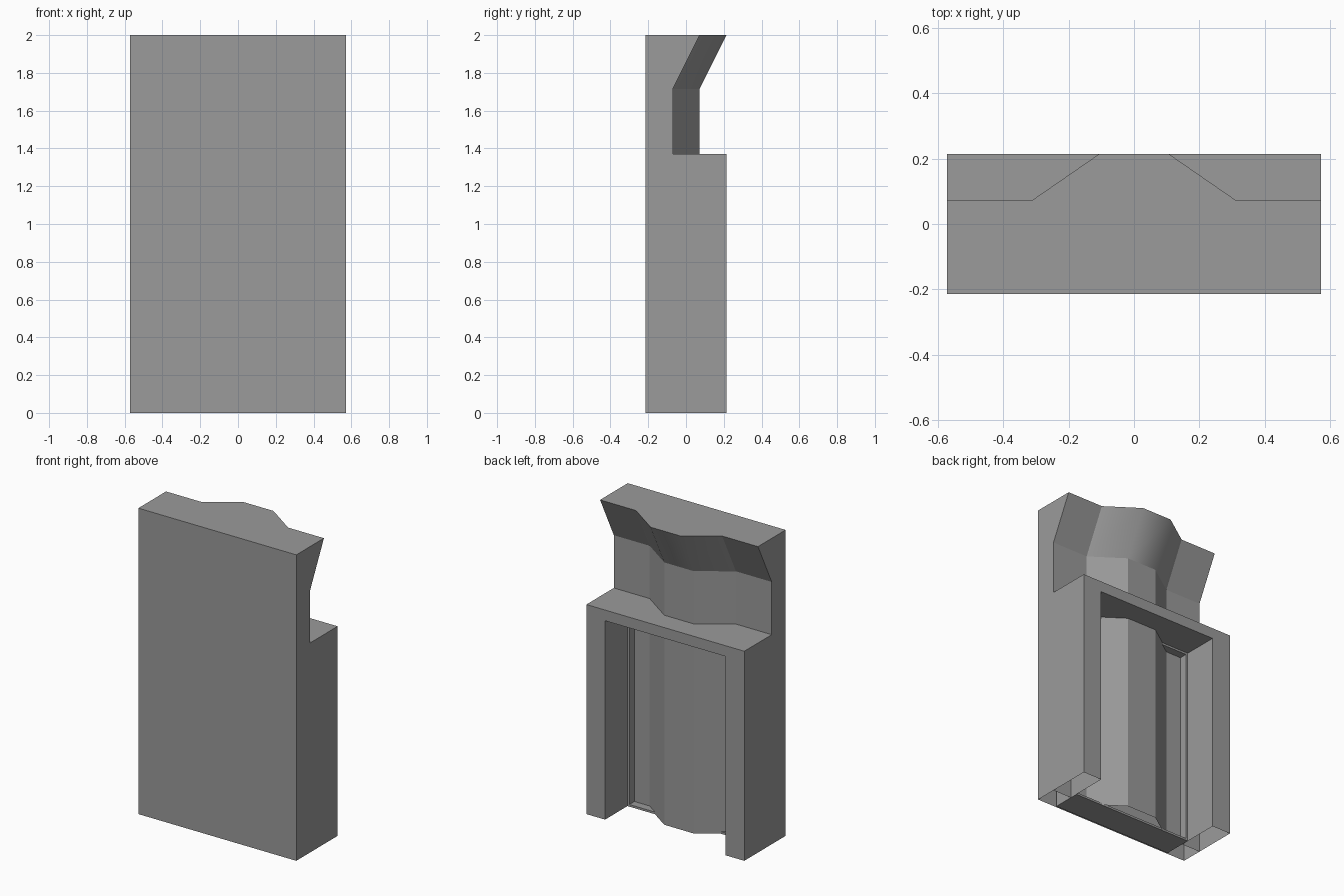
import bpy, bmesh

if "Cube" in bpy.data.objects:
    bpy.data.objects.remove(bpy.data.objects["Cube"])

W, D, H = 0.571, 0.2135, 2.0     # half width, half depth, height
BASE_H = 1.37                    # top of the surround
OPEN_W, OPEN_H = 0.436, 1.30     # opening in the surround
WALL_Y = -0.07                   # flat part of the recessed wall

grey = bpy.data.materials.new("dark_grey")
grey.diffuse_color = (0.327, 0.327, 0.327, 1)
grey.use_nodes = True
grey.node_tree.nodes["Principled BSDF"].inputs["Base Color"].default_value = grey.diffuse_color


def finish(name, bm):
    bmesh.ops.recalc_face_normals(bm, faces=bm.faces)
    mesh = bpy.data.meshes.new(name)
    bm.to_mesh(mesh)
    bm.free()
    mesh.materials.append(grey)
    obj = bpy.data.objects.new(name, mesh)
    bpy.context.collection.objects.link(obj)
    return obj


def loft(bm, rings):
    """Skin matching closed point rings with quads; returns the vertex rings."""
    vr = [[bm.verts.new(p) for p in r] for r in rings]
    n = len(vr[0])
    for a, b in zip(vr, vr[1:]):
        for i in range(n):
            j = (i + 1) % n
            bm.faces.new((a[i], a[j], b[j], b[i]))
    return vr


# Wall with a faceted bulge on its back, flaring outward at the top; open below
def wall_ring(z, flare):
    half = [(W, 0), (0.312, 0), (0.107, 0.1415)]
    back = half + [(-x, y) for x, y in reversed(half)]
    return ([(x, WALL_Y + flare + y, z) for x, y in back]
            + [(-W, -D, z), (W, -D, z)])


bm = bmesh.new()
rings = loft(bm, [wall_ring(0, 0), wall_ring(1.715, 0), wall_ring(H, 0.142)])
bm.faces.new(rings[-1])
# Soft shading across the middle of the flare only; other edges stay sharp
for f in bm.faces:
    f.smooth = True
soft = {frozenset((rings[1][i], rings[2][i])) for i in (2, 3)}
for e in bm.edges:
    e.smooth = frozenset(e.verts) in soft
finish("bulged_wall", bm)

# Surround: hollow posts and lintel around the opening, open below
outline = [(W, 0), (W, BASE_H), (-W, BASE_H), (-W, 0),
           (-OPEN_W, 0), (-OPEN_W, OPEN_H), (OPEN_W, OPEN_H), (OPEN_W, 0)]
bm = bmesh.new()
rings = loft(bm, [[(x, y, z) for x, z in outline] for y in (WALL_Y, D)])
bm.faces.new(rings[-1])
feet = [f for f in bm.faces if all(v.co.z < 1e-6 for v in f.verts)]
bmesh.ops.delete(bm, geom=feet, context='FACES_ONLY')
finish("surround", bm)

# Thin inner frame lining the opening on all four sides
T, F0, F1 = 0.014, -0.205, -0.018


def rect(half_w, z0, z1, y):
    return [(half_w, y, z0), (half_w, y, z1), (-half_w, y, z1), (-half_w, y, z0)]


bm = bmesh.new()
outer, inner = (OPEN_W - 0.001, 0.0, OPEN_H - 0.001), (OPEN_W - T, T, OPEN_H - T)
loft(bm, [rect(*outer, F0), rect(*outer, F1), rect(*inner, F1),
          rect(*inner, F0), rect(*outer, F0)])
bmesh.ops.remove_doubles(bm, verts=bm.verts, dist=1e-5)
finish("inner_frame", bm)
